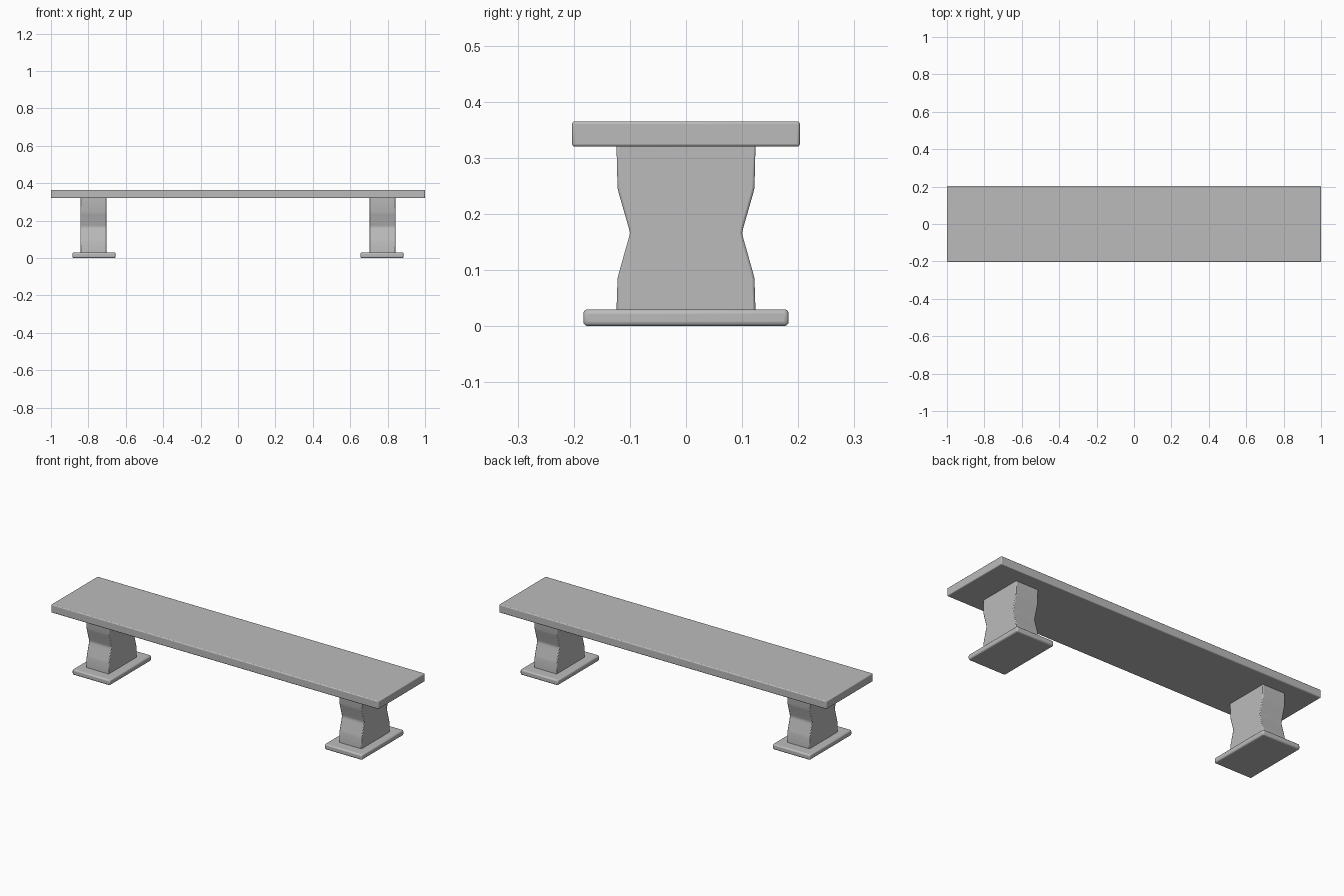
import bpy
import bmesh
import math

cube = bpy.data.objects.get("Cube")
if cube:
    bpy.data.objects.remove(cube, do_unlink=True)

# One plain stone colour
stone = bpy.data.materials.new("grey_stone")
stone.use_nodes = True
colour = (0.5, 0.5, 0.5, 1)
stone.diffuse_color = colour
stone.node_tree.nodes["Principled BSDF"].inputs["Base Color"].default_value = colour


def finish(name, bm, bevel, segments):
    """Turn a bmesh into a softly bevelled object."""
    bmesh.ops.recalc_face_normals(bm, faces=bm.faces)
    mesh = bpy.data.meshes.new(name)
    bm.to_mesh(mesh)
    bm.free()
    mesh.materials.append(stone)
    obj = bpy.data.objects.new(name, mesh)
    bpy.context.collection.objects.link(obj)
    mod = obj.modifiers.new("soft_edges", "BEVEL")
    mod.width = bevel
    mod.segments = segments
    mod.limit_method = "ANGLE"
    mod.angle_limit = math.radians(50)
    bpy.ops.object.select_all(action="DESELECT")
    obj.select_set(True)
    bpy.context.view_layer.objects.active = obj
    bpy.ops.object.shade_smooth_by_angle(angle=math.radians(35))
    return obj


def slab(name, x, half_x, half_y, bottom, top, bevel):
    bm = bmesh.new()
    bmesh.ops.create_cube(bm, size=2)
    for v in bm.verts:
        v.co.x = x + v.co.x * half_x
        v.co.y *= half_y
        v.co.z = top if v.co.z > 0 else bottom
    finish(name, bm, bevel, 3)


def leg(name, x, half_x):
    """Waisted outline in y and z, extruded along x."""
    side = [(0.124, 0.025), (0.122, 0.085), (0.119, 0.097), (0.102, 0.157),
            (0.1, 0.166), (0.102, 0.175), (0.119, 0.234), (0.122, 0.246),
            (0.124, 0.325)]
    outline = side + [(-y, z) for y, z in reversed(side)]
    bm = bmesh.new()
    face = bm.faces.new([bm.verts.new((x - half_x, y, z)) for y, z in outline])
    result = bmesh.ops.extrude_face_region(bm, geom=[face])
    moved = [g for g in result["geom"] if isinstance(g, bmesh.types.BMVert)]
    bmesh.ops.translate(bm, verts=moved, vec=(2 * half_x, 0, 0))
    finish(name, bm, 0.004, 2)


# Seat plank
slab("seat", 0, 1, 0.203, 0.32, 0.365, 0.005)

# Leg and foot plate at each end
for side_name, sign in (("left", 1), ("right", -1)):
    leg(side_name + "_leg", sign * 0.772, 0.069)
    slab(side_name + "_foot", sign * 0.77, 0.115, 0.183, 0, 0.03, 0.008)
